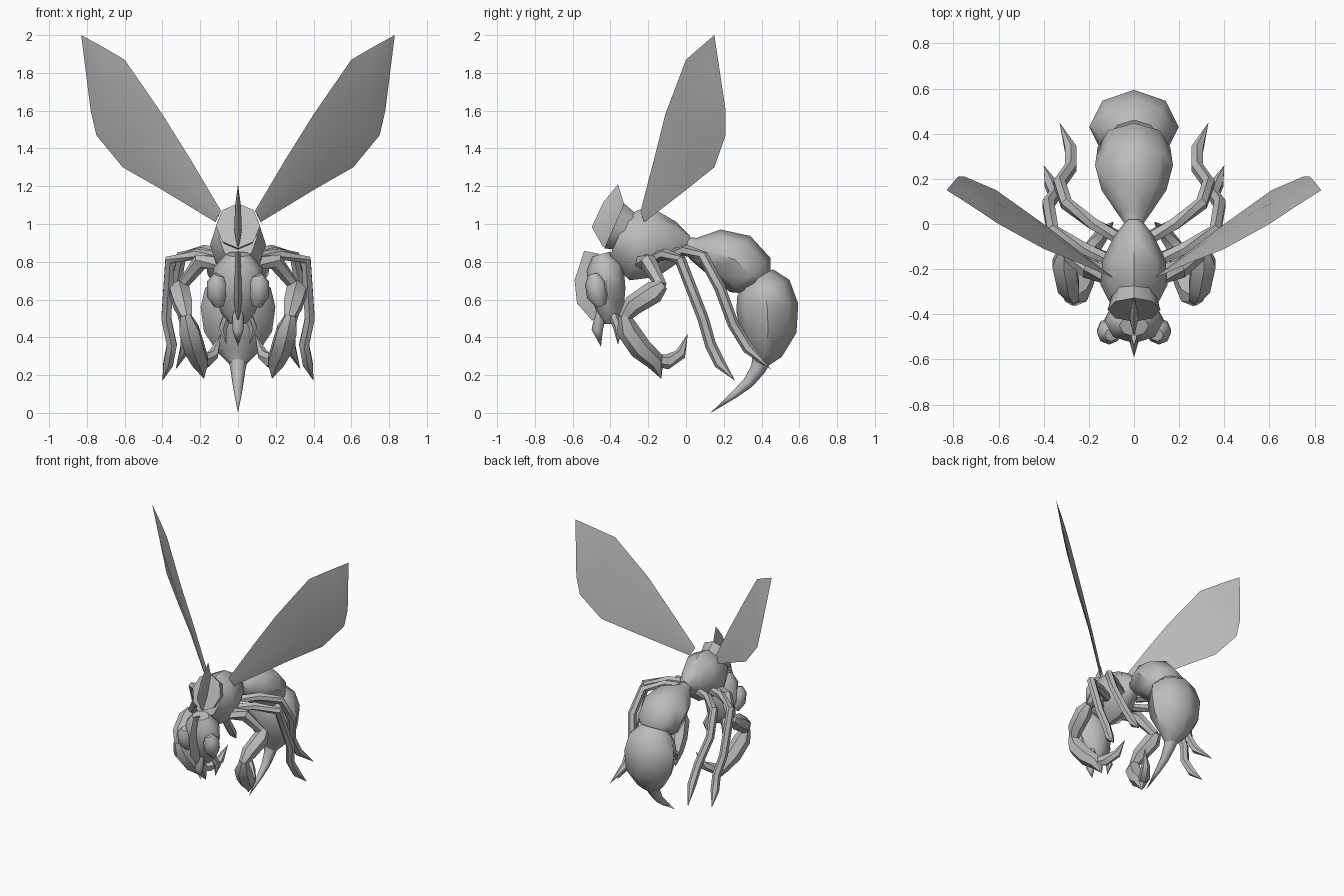
import bpy, bmesh, math
from mathutils import Vector

cube = bpy.data.objects.get("Cube")
if cube:
    bpy.data.objects.remove(cube)

grey = bpy.data.materials.new("shell_grey")
grey.use_nodes = True
shade = (.5, .5, .5, 1)
grey.diffuse_color = shade
grey.node_tree.nodes["Principled BSDF"].inputs["Base Color"].default_value = shade


def loft(name, rims, breadth, sides, paired):
    """Skin oval rings, each spanned by two opposite rim points."""
    bm = bmesh.new()
    centres = [(first + second) / 2 for first, second in rims]
    last = len(rims) - 1
    loops = []
    for index, (first, second) in enumerate(rims):
        centre = centres[index]
        along = centres[min(index + 1, last)] - centres[max(index - 1, 0)]
        half = first - centre
        side = half.cross(along).normalized() * half.length * breadth
        angles = [math.tau * step / sides for step in range(sides)]
        loops.append([bm.verts.new(centre + half * math.cos(angle) + side * math.sin(angle))
                      for angle in angles])
    for lower, upper in zip(loops, loops[1:]):
        for step in range(sides):
            following = (step + 1) % sides
            bm.faces.new((lower[step], lower[following], upper[following], upper[step]))
    bm.faces.new(loops[0])
    bm.faces.new(loops[-1])
    bmesh.ops.remove_doubles(bm, verts=bm.verts, dist=.001)
    bmesh.ops.recalc_face_normals(bm, faces=bm.faces)
    mesh = bpy.data.meshes.new(name)
    bm.to_mesh(mesh)
    bm.free()
    mesh.materials.append(grey)
    mesh.shade_smooth()
    mesh.set_sharp_from_angle(angle=math.radians(45))
    part = bpy.data.objects.new(name, mesh)
    bpy.context.collection.objects.link(part)
    if paired:
        part.modifiers.new("left_and_right", "MIRROR")


def tube(name, path, breadth=1, sides=6, paired=True):
    """Loft rings square to a path of points, each ending in its radius."""
    points = [Vector(row[:3]) for row in path]
    last = len(points) - 1
    rims = []
    for index, point in enumerate(points):
        along = points[min(index + 1, last)] - points[max(index - 1, 0)]
        reach = along.cross(Vector((1, 0, 0))).normalized() * path[index][3]
        rims.append((point + reach, point - reach))
    loft(name, rims, breadth, sides, paired)


def body(name, rows, breadth=1, sides=8):
    """Part on the centre line, from rows of y, z and radius."""
    tube(name, [(0, *row) for row in rows], breadth, sides, paired=False)


def leg(name, points, thickness):
    """Slender leg of even thickness that ends in a point."""
    path = [(*point, thickness) for point in points]
    path[-1] = (*points[-1], 0)
    tube(name, path)


# Thorax with its collar and fin
body("thorax", [(-.36, .93, .13), (-.27, .89, .19), (-.16, .9, .18), (-.05, .9, .11), (.02, .9, .04)],
     breadth=.78)
body("collar", [(-.38, .99, .13), (-.29, .95, .1)], breadth=.9)
body("collar_fin", [(-.36, 1.21, 0), (-.38, 1.1, .06), (-.42, .97, .08), (-.42, .88, .02)],
     breadth=.25, sides=4)

# Head, crest, eyes and mouth
body("head", [(-.45, .84, .05), (-.43, .77, .1), (-.42, .65, .1), (-.4, .53, .07), (-.4, .47, .03)],
     breadth=1.3)
body("head_crest", [(-.5, .85, .04), (-.53, .7, .06), (-.51, .6, .07), (-.47, .5, .03)],
     breadth=.3, sides=4)
tube("eye", [(.1, -.45, .57, .03), (.11, -.47, .62, .055), (.11, -.48, .69, .055), (.1, -.49, .73, .03)],
     sides=8)
body("proboscis", [(-.45, .53, .03), (-.47, .44, .03), (-.45, .35, 0)])
leg("mandible", [(.05, -.39, .53), (.08, -.36, .45), (.06, -.36, .36)], thickness=.025)

# Abdomen and sting
body("front_abdomen", [(0, .9, .035), (.04, .87, .06), (.15, .85, .125), (.26, .81, .15),
                       (.34, .73, .14), (.37, .68, .09)], breadth=1.15)
body("rear_abdomen", [(.38, .72, .09), (.41, .66, .145), (.43, .56, .165), (.435, .43, .15),
                      (.42, .32, .09), (.39, .26, .04)], breadth=1.2)
body("sting", [(.4, .28, .05), (.38, .23, .04), (.33, .16, .03), (.26, .1, .02), (.13, 0, 0)])

# Wings, as leading and trailing edges
leading = [(.09, -.24, 1.07), (.25, -.17, 1.34), (.4, -.11, 1.58), (.6, 0, 1.87),
           (.72, .08, 1.94), (.83, .15, 2)]
trailing = [(.12, -.22, 1.01), (.4, 0, 1.18), (.61, .15, 1.3), (.75, .21, 1.47),
            (.78, .21, 1.6), (.83, .15, 2)]
loft("wing", [(Vector(front), Vector(back)) for front, back in zip(leading, trailing)],
     breadth=.08, sides=4, paired=True)

# Grasping front legs
tube("front_leg_upper", [(.08, -.24, .8, .045), (.2, -.2, .8, .045), (.3, -.13, .67, .03)])
tube("front_leg_forearm", [(.31, -.12, .68, .03), (.31, -.17, .64, .06), (.29, -.28, .57, .055),
                           (.27, -.33, .5, .03)])
tube("front_leg_shin", [(.28, -.33, .52, .03), (.26, -.31, .44, .06), (.23, -.24, .34, .06),
                        (.2, -.16, .27, .05), (.18, -.13, .18, 0)])
tube("front_leg_claw", [(.21, -.18, .28, .03), (.18, -.1, .27, .04), (.13, -.03, .31, .03),
                        (.09, .01, .42, 0)])

# Slender walking legs
leg("middle_leg", [(.08, -.17, .82), (.22, -.11, .84), (.36, -.03, .81), (.38, .09, .5),
                   (.35, .13, .36), (.37, .18, .26), (.4, .26, .17)], thickness=.03)
leg("hind_leg", [(.07, -.06, .84), (.18, 0, .86), (.3, .09, .83), (.33, .18, .66),
                 (.28, .25, .47), (.28, .33, .34), (.33, .45, .23)], thickness=.03)
